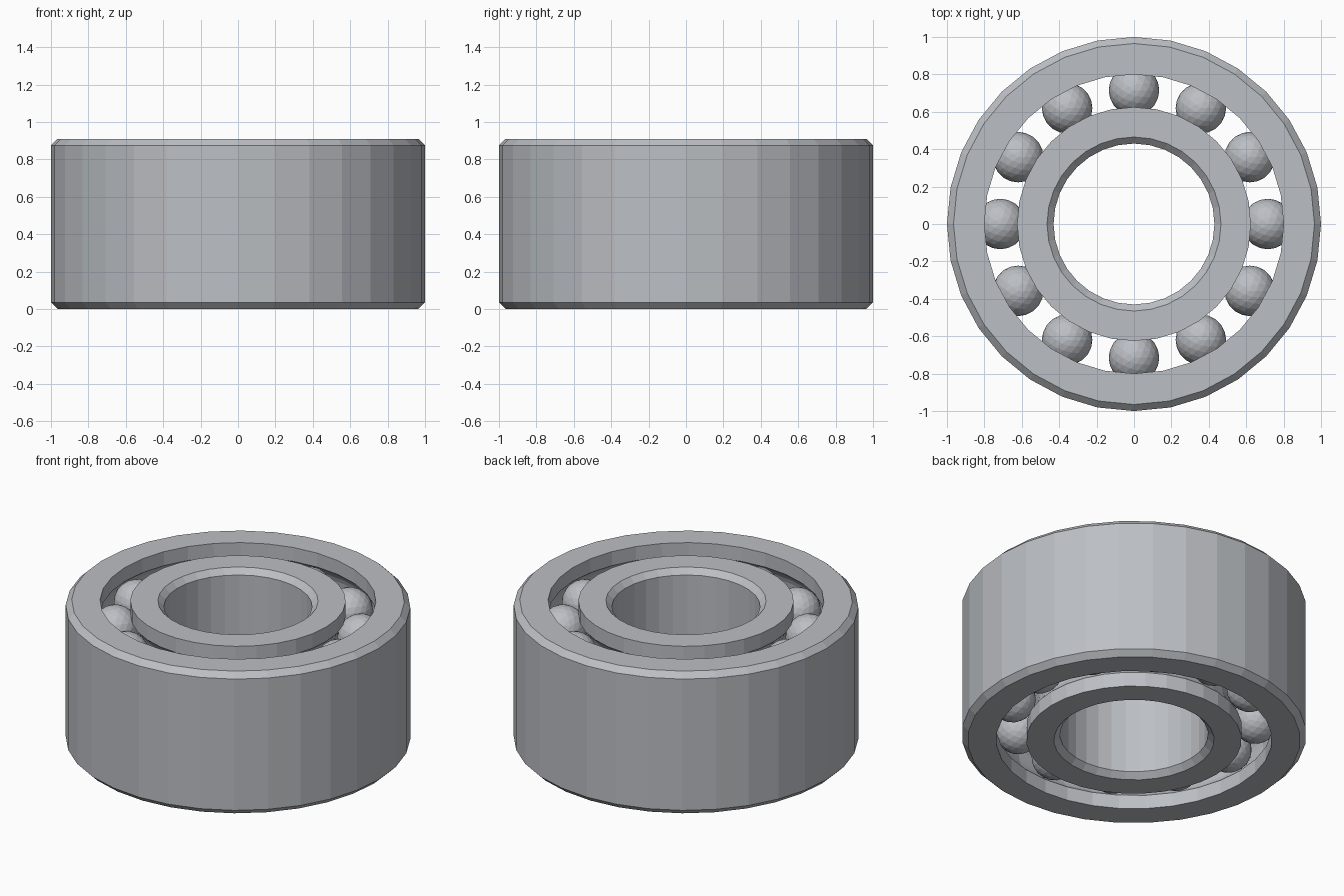
import bpy
import bmesh
from math import sin, cos, pi, radians
from mathutils import Matrix

if "Cube" in bpy.data.objects:
    bpy.data.objects.remove(bpy.data.objects["Cube"], do_unlink=True)

HEIGHT = 0.91
BEVEL = 0.035
SIDES = 32
BALL_R = 0.135
PITCH_R = 0.715
ROWS = (0.2, HEIGHT - 0.2)

# Brushed steel shared by all parts
steel = bpy.data.materials.new("steel grey")
steel.use_nodes = True
colour = (0.5, 0.52, 0.55, 1)
steel.diffuse_color = colour
steel.node_tree.nodes["Principled BSDF"].inputs["Base Color"].default_value = colour


def finish(name, bm):
    mesh = bpy.data.meshes.new(name)
    bmesh.ops.recalc_face_normals(bm, faces=bm.faces)
    bm.to_mesh(mesh)
    bm.free()
    mesh.materials.append(steel)
    obj = bpy.data.objects.new(name, mesh)
    bpy.context.collection.objects.link(obj)
    return obj


def lathe(name, profile):
    """Spin a closed (radius, height) profile around the z axis."""
    bm = bmesh.new()
    rings = []
    for i in range(SIDES):
        a = 2 * pi * i / SIDES
        rings.append([bm.verts.new((r * cos(a), r * sin(a), z)) for r, z in profile])
    n = len(profile)
    for i in range(SIDES):
        a, b = rings[i], rings[(i + 1) % SIDES]
        for j in range(n):
            k = (j + 1) % n
            bm.faces.new((a[j], b[j], b[k], a[k]))
    return finish(name, bm)


def raceway(wall_r, side):
    """Wall from bottom to top with one round groove per ball row."""
    groove_r = BALL_R + 0.005
    half = math_half_angle = pi / 2 - abs_angle(wall_r, groove_r)
    points = [(wall_r, 0)]
    for z in ROWS:
        for i in range(9):
            t = -half + 2 * half * i / 8
            points.append((PITCH_R + side * groove_r * cos(t), z + groove_r * sin(t)))
    return points + [(wall_r, HEIGHT)]


def abs_angle(wall_r, groove_r):
    from math import asin
    return asin(abs(wall_r - PITCH_R) / groove_r)


def ring(name, wall_r, rim_r, side):
    """Race ring: grooved wall on one side, bevelled rim on the other."""
    flat_r = rim_r - side * BEVEL
    rim = [(flat_r, HEIGHT), (rim_r, HEIGHT - BEVEL), (rim_r, BEVEL), (flat_r, 0)]
    return lathe(name, raceway(wall_r, side) + rim)


ring("outer_ring", 0.8, 1.0, 1)
ring("inner_ring", 0.625, 0.43, -1)

# Two rows of twelve balls
for row, z in zip(("lower", "upper"), ROWS):
    bm = bmesh.new()
    for i in range(12):
        a = radians(30 * i)
        place = Matrix.Translation((PITCH_R * cos(a), PITCH_R * sin(a), z))
        bmesh.ops.create_icosphere(bm, subdivisions=3, radius=BALL_R, matrix=place)
    finish(row + "_balls", bm)
